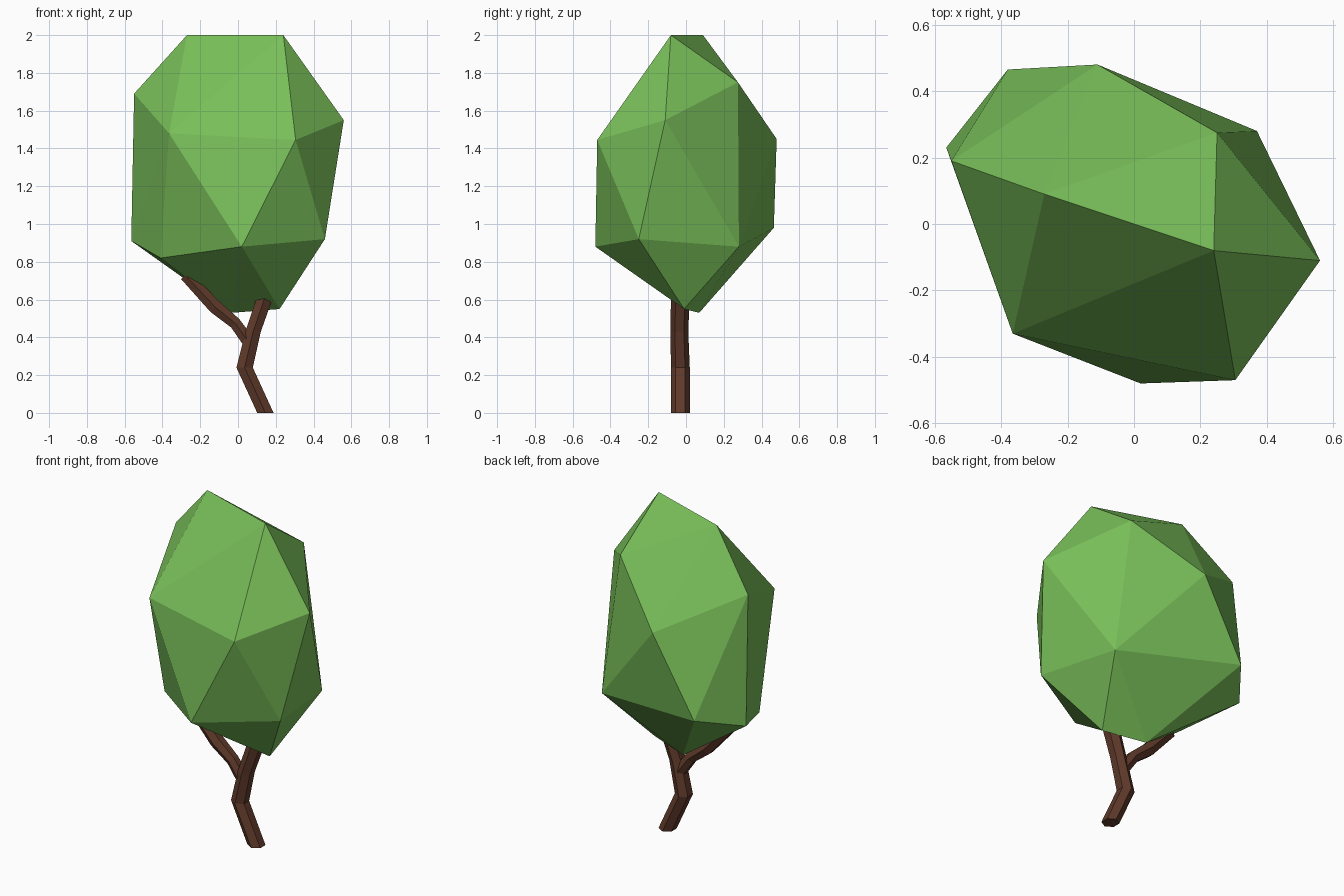
import bpy, bmesh
from math import sin, cos, pi
from mathutils import Vector

if "Cube" in bpy.data.objects:
    bpy.data.objects.remove(bpy.data.objects["Cube"])


def material(name, color):
    m = bpy.data.materials.new(name)
    m.diffuse_color = (*color, 1)
    m.use_nodes = True
    m.node_tree.nodes["Principled BSDF"].inputs["Base Color"].default_value = m.diffuse_color
    return m


def finish(name, bm, mat):
    bmesh.ops.recalc_face_normals(bm, faces=bm.faces[:])
    me = bpy.data.meshes.new(name)
    bm.to_mesh(me)
    bm.free()
    me.materials.append(mat)
    ob = bpy.data.objects.new(name, me)
    bpy.context.collection.objects.link(ob)


def limb(name, path, mat, side, sides=6):
    """Low-poly tube through (x, y, z, radius) points; side is the ring's second axis."""
    bm = bmesh.new()
    side = Vector(side).normalized()
    rings = []
    for x, y, z, r in path:
        ring = []
        for i in range(sides):
            a = 2 * pi * (i + 0.5) / sides
            p = Vector((x, y, z)) + r * (sin(a) * Vector((0, 1, 0)) + cos(a) * side)
            ring.append(bm.verts.new(p))
        rings.append(ring)
    for lo, hi in zip(rings, rings[1:]):
        for i in range(sides):
            j = (i + 1) % sides
            bm.faces.new((lo[i], lo[j], hi[j], hi[i]))
    bm.faces.new(rings[0])
    bm.faces.new(rings[-1])
    finish(name, bm, mat)


leaf = material("leaf_green", (0.19, 0.52, 0.10))
bark = material("bark_brown", (0.115, 0.042, 0.023))

# Faceted canopy: convex hull around a few corner points
corners = [
    (-0.27, 0.09, 2.0), (0.24, -0.08, 2.0), (0.25, 0.275, 1.75), (-0.55, 0.19, 1.69),
    (0.56, -0.11, 1.55), (-0.365, -0.33, 1.48), (0.305, -0.47, 1.445), (-0.11, 0.48, 1.45),
    (-0.38, 0.465, 0.98), (-0.565, 0.23, 0.91), (0.46, -0.25, 0.92), (0.37, 0.28, 0.88),
    (0.02, -0.48, 0.88), (-0.41, -0.12, 0.82), (-0.03, 0.07, 0.53), (0.22, -0.01, 0.55),
]
bm = bmesh.new()
for c in corners:
    bm.verts.new(c)
bmesh.ops.convex_hull(bm, input=bm.verts[:])
finish("canopy", bm, leaf)

# Crooked trunk, ending inside the canopy
limb("trunk", [(0.145, -0.03, 0, 0.05), (0.035, -0.03, 0.24, 0.05),
               (0.08, -0.035, 0.43, 0.047), (0.145, -0.03, 0.62, 0.05)], bark, (1, 0, 0))

# Side branch
limb("branch", [(0.06, -0.03, 0.37, 0.038), (-0.015, -0.03, 0.475, 0.036),
                (-0.12, -0.03, 0.56, 0.042), (-0.28, -0.03, 0.73, 0.035)], bark, (0.7, 0, 0.7))
